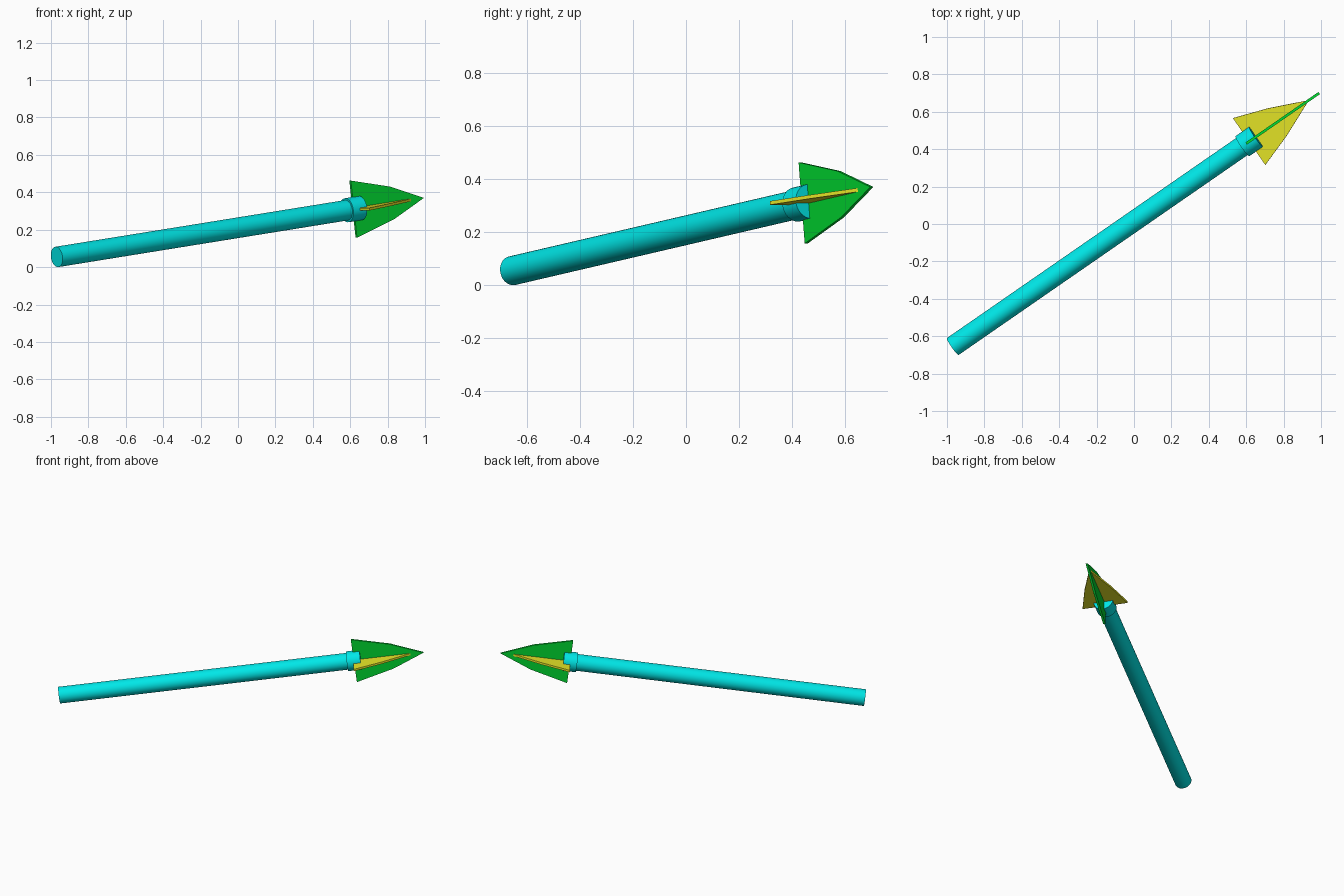
import bpy, bmesh, math
from mathutils import Vector, Matrix

if "Cube" in bpy.data.objects:
    bpy.data.objects.remove(bpy.data.objects["Cube"])

# Arrow frame: local x runs along the shaft, y is sideways, z is up
tail = Vector((-0.969, -0.655, 0.0545))
tip = Vector((0.99, 0.70, 0.37))
axis = (tip - tail).normalized()
side = Vector((0, 0, 1)).cross(axis).normalized()
up = axis.cross(side)
frame = Matrix((axis, side, up)).transposed().to_4x4()
frame.translation = tail
LENGTH = (tip - tail).length


def material(name, color):
    mat = bpy.data.materials.new(name)
    mat.diffuse_color = (*color, 1)
    mat.use_nodes = True
    mat.node_tree.nodes["Principled BSDF"].inputs["Base Color"].default_value = mat.diffuse_color
    return mat


cyan = material("cyan", (0.0, 0.8, 0.8))
green = material("green", (0.0, 0.7, 0.03))
yellow = material("yellow", (0.8, 0.8, 0.02))


def finish(name, bm, mat):
    bmesh.ops.recalc_face_normals(bm, faces=bm.faces)
    mesh = bpy.data.meshes.new(name)
    bm.to_mesh(mesh)
    bm.free()
    mesh.materials.append(mat)
    obj = bpy.data.objects.new(name, mesh)
    obj.matrix_world = frame
    bpy.context.collection.objects.link(obj)
    return obj


def rod(name, start, end, radius):
    bm = bmesh.new()
    place = Matrix.Translation(((start + end) / 2, 0, 0)) @ Matrix.Rotation(math.pi / 2, 4, 'Y')
    bmesh.ops.create_cone(bm, cap_ends=True, segments=32, radius1=radius,
                          radius2=radius, depth=end - start, matrix=place)
    obj = finish(name, bm, cyan)
    bpy.context.view_layer.objects.active = obj
    obj.select_set(True)
    bpy.ops.object.shade_smooth_by_angle(angle=math.radians(35))
    obj.select_set(False)


def blade(name, half, spread, thickness, mat):
    # Half outline is mirrored across the shaft, then extruded to a thin plate
    outline = half + [(x, -w) for x, w in reversed(half) if w > 0]
    normal = Vector((1, 0, 0)).cross(spread)
    bm = bmesh.new()
    verts = [bm.verts.new(Vector((x, 0, 0)) + spread * w - normal * thickness / 2)
             for x, w in outline]
    face = bm.faces.new(verts)
    new = bmesh.ops.extrude_face_region(bm, geom=[face])["geom"]
    bmesh.ops.translate(bm, vec=normal * thickness,
                        verts=[v for v in new if isinstance(v, bmesh.types.BMVert)])
    finish(name, bm, mat)


# Shaft and the collar at its head
rod("shaft", 0, 1.94, 0.055)
rod("collar", 1.90, 1.99, 0.065)

# Crossed arrowhead blades
blade("upright_blade", [(1.944, 0.154), (2.195, 0.088), (LENGTH, 0)],
      Vector((0, 0, 1)), 0.014, green)
blade("flat_blade", [(1.944, 0.152), (2.128, 0.089), (2.335, 0)],
      Vector((0, 1, 0)), 0.014, yellow)
